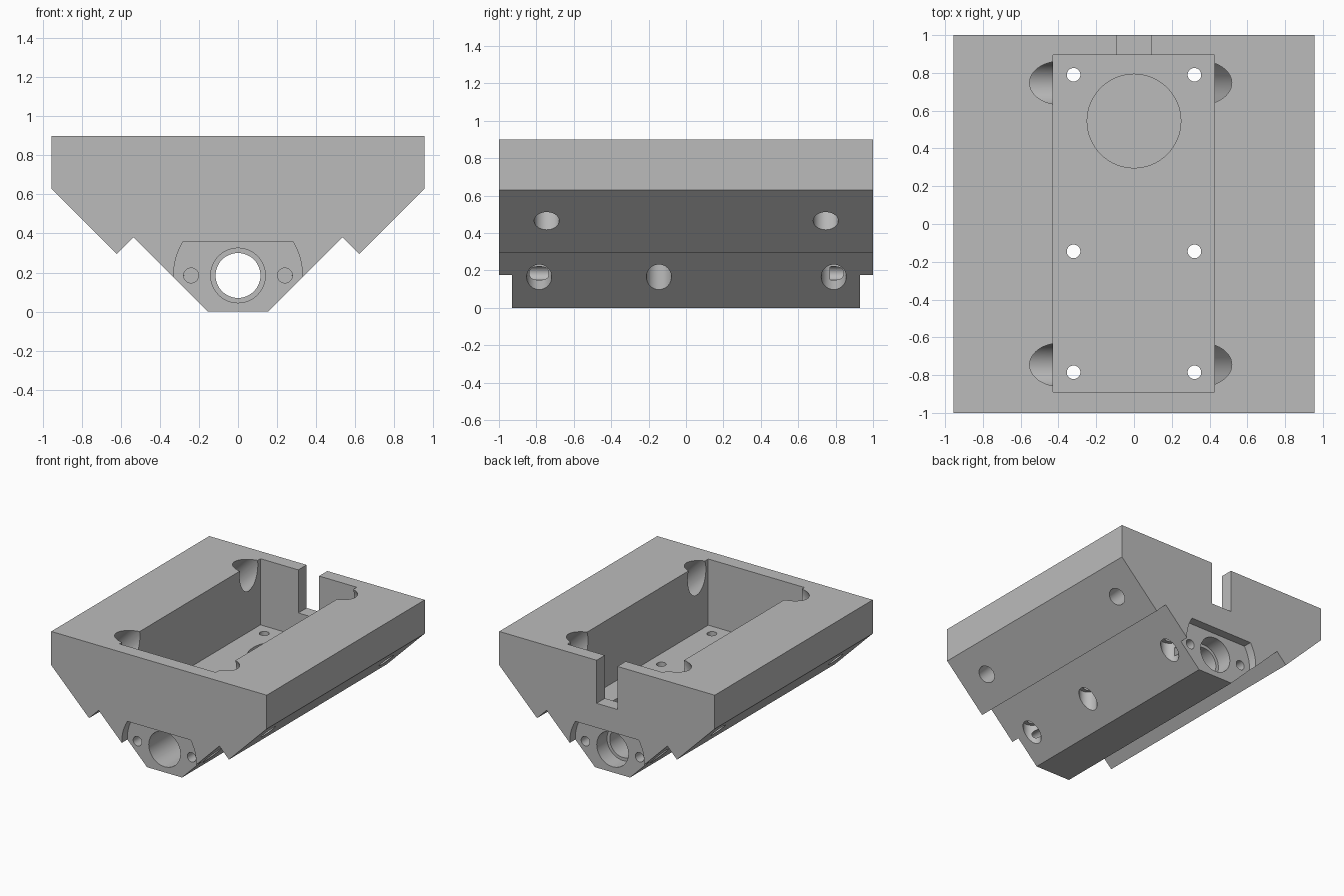
import bpy, bmesh, math
from mathutils import Vector

cube = bpy.data.objects.get("Cube")
if cube:
    bpy.data.objects.remove(cube, do_unlink=True)

metal = bpy.data.materials.new("plain grey")
metal.use_nodes = True
GREY = (0.5, 0.5, 0.5, 1)
metal.diffuse_color = GREY
metal.node_tree.nodes["Principled BSDF"].inputs["Base Color"].default_value = GREY


def finish(name, bm):
    bmesh.ops.recalc_face_normals(bm, faces=bm.faces)
    mesh = bpy.data.meshes.new(name)
    bm.to_mesh(mesh)
    bm.free()
    mesh.materials.append(metal)
    obj = bpy.data.objects.new(name, mesh)
    bpy.context.collection.objects.link(obj)
    return obj


def extrude_y(name, outline, y0, y1):
    """Extrude an x-z outline along y."""
    bm = bmesh.new()
    face = bm.faces.new([bm.verts.new((x, y0, z)) for x, z in outline])
    new = bmesh.ops.extrude_face_region(bm, geom=[face])["geom"]
    verts = [v for v in new if isinstance(v, bmesh.types.BMVert)]
    bmesh.ops.translate(bm, verts=verts, vec=(0, y1 - y0, 0))
    return finish(name, bm)


def box(name, x0, x1, y0, y1, z0, z1):
    return extrude_y(name, [(x0, z0), (x1, z0), (x1, z1), (x0, z1)], y0, y1)


def drill(name, start, end, radius, sides=48):
    """Cylinder running between two points."""
    a, b = Vector(start), Vector(end)
    bm = bmesh.new()
    bmesh.ops.create_cone(bm, cap_ends=True, segments=sides, radius1=radius,
                          radius2=radius, depth=(b - a).length)
    bm.transform((b - a).to_track_quat("Z", "Y").to_matrix().to_4x4())
    bmesh.ops.translate(bm, verts=bm.verts, vec=(a + b) / 2)
    return finish(name, bm)


# Dovetail-shaped block
half = [(0.155, 0), (0.535, 0.38), (0.62, 0.295), (0.955, 0.63), (0.955, 0.9)]
body = extrude_y("carriage_body", half + [(-x, z) for x, z in reversed(half)], -1, 1)

# Top pocket, end slot and shallow round seat in the floor
FLOOR, AXIS = 0.37, 0.185
cutters = [
    box("pocket", -0.428, 0.426, -0.89, 0.895, FLOOR, 1.1),
    box("end_slot", -0.092, 0.092, 0.8, 1.1, 0.555, 1.1),
    drill("floor_seat", (0, 0.545, 0.333), (0, 0.545, 0.6), 0.248, 64),
]

# Flange recess in each end: a disc with a flat top
R, TOP = 0.33, 0.36
cut_angle = math.asin((TOP - AXIS) / R)
sweep = math.pi + 2 * cut_angle
arc = []
for i in range(49):
    a = math.pi - cut_angle + sweep * i / 48
    arc.append((R * math.cos(a), AXIS + R * math.sin(a)))
for end in (-1, 1):
    cutters.append(extrude_y("flange_recess", arc, end * 0.93, end * 1.1))

# Long bore with a wider bearing seat at each end
cutters += [
    drill("bore", (0, -1.1, AXIS), (0, 1.1, AXIS), 0.115),
    drill("front_bearing_seat", (0, -1.1, AXIS), (0, -0.45, AXIS), 0.14),
    drill("back_bearing_seat", (0, 0.8, AXIS), (0, 1.1, AXIS), 0.14),
]

for side in (-1, 1):
    # Flange screw holes
    x = side * 0.24
    cutters.append(drill("front_flange_hole", (x, -1.1, AXIS), (x, -0.735, AXIS), 0.038, 32))
    cutters.append(drill("back_flange_hole", (x, 0.77, AXIS), (x, 1.1, AXIS), 0.038, 32))
    # Upright floor holes, widened from below
    x = side * 0.32
    for y in (-0.785, -0.145, 0.79):
        cutters.append(drill("floor_hole", (x, y, -0.1), (x, y, 0.6), 0.036, 32))
        cutters.append(drill("floor_hole_head", (x, y, -0.1), (x, y, 0.262), 0.067))
    # Slanted holes square to the outer slopes, widened from above
    shift = 0.035 if side < 0 else 0
    for y in (-0.745, 0.747):
        def along(s):
            d = s * math.sqrt(0.5)
            return (side * (0.79 + shift - d), y, 0.465 + d)
        cutters.append(drill("slanted_hole", along(-0.2), along(0.6), 0.067))
        cutters.append(drill("slanted_hole_head", along(0.25), along(0.95), 0.115))

# Cut everything out one at a time
bpy.context.view_layer.objects.active = body
for cutter in cutters:
    cutter.hide_render = True
    mod = body.modifiers.new("cut", "BOOLEAN")
    mod.operation = "DIFFERENCE"
    mod.solver = "EXACT"
    mod.object = cutter
    bpy.ops.object.modifier_apply(modifier=mod.name)
    bpy.data.objects.remove(cutter, do_unlink=True)

bpy.ops.object.select_all(action="DESELECT")
body.select_set(True)
bpy.ops.object.shade_smooth_by_angle(angle=math.radians(30))
